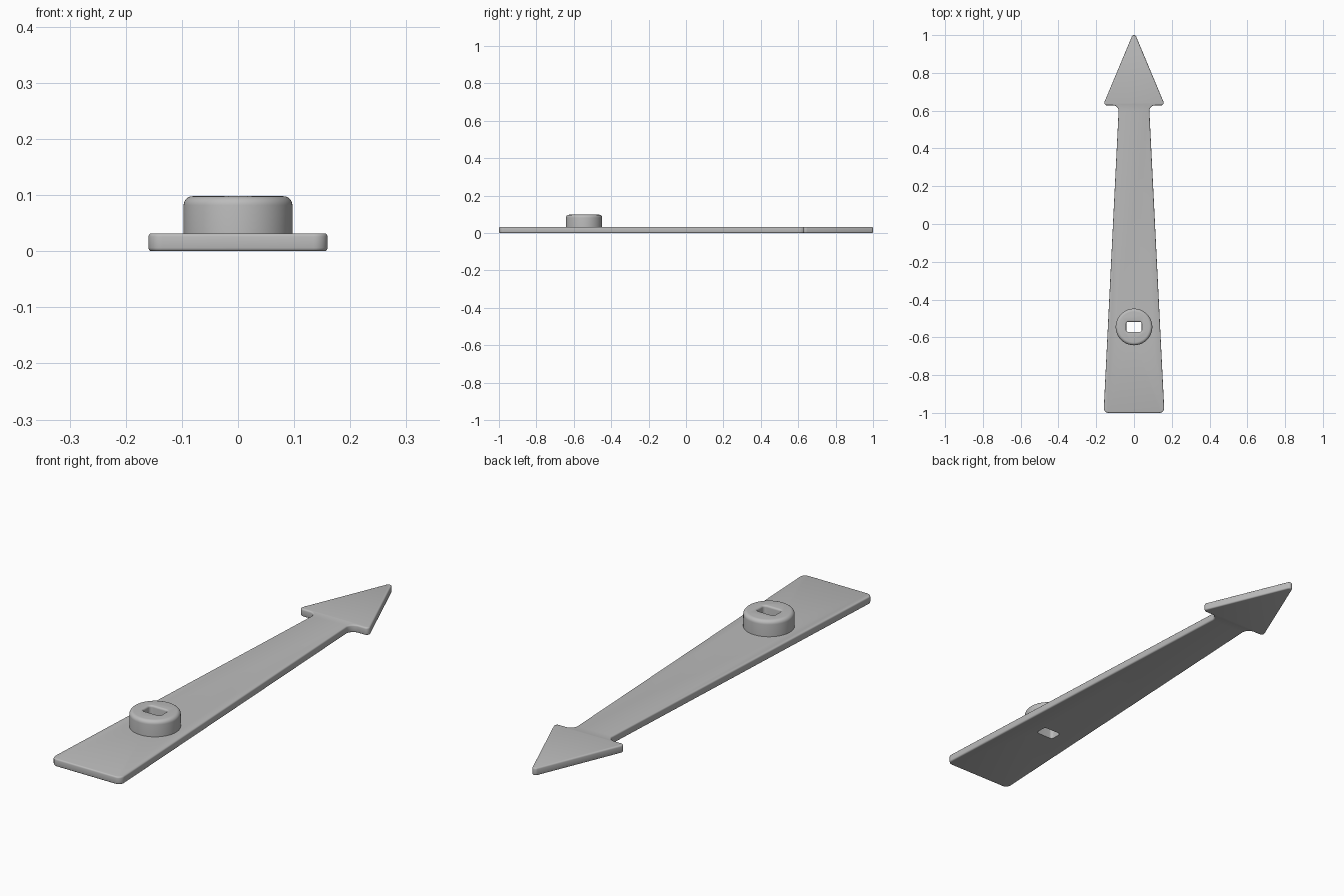
import bpy, bmesh
from math import pi, sin, cos, tan, radians
from mathutils import Vector

cube = bpy.data.objects.get("Cube")
if cube:
    bpy.data.objects.remove(cube, do_unlink=True)

THICK, HUB_Y, HUB_R, HUB_TOP = 0.032, -0.545, 0.097, 0.098

grey = bpy.data.materials.new("plain grey")
grey.use_nodes = True
grey.diffuse_color = (0.5, 0.5, 0.5, 1)
grey.node_tree.nodes["Principled BSDF"].inputs["Base Color"].default_value = (0.5, 0.5, 0.5, 1)


def rounded(corners, steps=8):
    """Replace each (x, y, radius) corner of a closed outline with an arc."""
    out = []
    for i, (x, y, r) in enumerate(corners):
        p = Vector((x, y))
        a = (Vector(corners[i - 1][:2]) - p).normalized()
        b = (Vector(corners[(i + 1) % len(corners)][:2]) - p).normalized()
        half = a.angle(b) / 2
        centre = p + (a + b).normalized() * r / sin(half)
        start = p + a * r / tan(half) - centre
        turn = (pi - 2 * half) * (1 if a.cross(b) < 0 else -1)
        for k in range(steps + 1):
            t = turn * k / steps
            out.append(centre + Vector((start.x * cos(t) - start.y * sin(t),
                                        start.x * sin(t) + start.y * cos(t))))
    return out


def finish(bm, name):
    bmesh.ops.recalc_face_normals(bm, faces=bm.faces)
    mesh = bpy.data.meshes.new(name)
    bm.to_mesh(mesh)
    bm.free()
    mesh.materials.append(grey)
    obj = bpy.data.objects.new(name, mesh)
    bpy.context.collection.objects.link(obj)
    return obj


def loft(rings, name):
    """Skin a stack of equal-length point rings and cap both ends."""
    bm = bmesh.new()
    loops = [[bm.verts.new(p) for p in ring] for ring in rings]
    n = len(loops[0])
    for low, high in zip(loops, loops[1:]):
        for i in range(n):
            j = (i + 1) % n
            bm.faces.new((low[i], low[j], high[j], high[i]))
    bm.faces.new(loops[0])
    bm.faces.new(loops[-1])
    return finish(bm, name)


# Arrow plate: half outline mirrored to the other side, anticlockwise
side = [(0.161, -1.0, 0.025), (0.08, 0.628, 0.03), (0.164, 0.628, 0.014)]
outline = side + [(0, 1.02, 0.0125)] + [(-x, y, r) for x, y, r in reversed(side)]
bm = bmesh.new()
base = bm.faces.new([bm.verts.new((p.x, p.y, 0)) for p in rounded(outline)])
grown = bmesh.ops.extrude_face_region(bm, geom=[base])["geom"]
bmesh.ops.translate(bm, vec=(0, 0, THICK), verts=[v for v in grown if isinstance(v, bmesh.types.BMVert)])
rims = [e for e in bm.edges if abs(e.verts[0].co.z - e.verts[1].co.z) < 0.001]
bmesh.ops.bevel(bm, geom=rims, offset=0.006, segments=3, profile=0.5, affect='EDGES')
plate = finish(bm, "arrow_plate")

# Round hub with a softened top edge
ROUND = 0.016
profile = [(HUB_R, THICK / 2)]
for k in range(7):
    a = pi / 2 * k / 6
    profile.append((HUB_R - ROUND * (1 - cos(a)), HUB_TOP - ROUND * (1 - sin(a))))
hub = loft([[(r * cos(2 * pi * i / 64), HUB_Y + r * sin(2 * pi * i / 64), z) for i in range(64)]
            for r, z in profile], "shaft_hub")

# Flat-sided shaft slot, flared at its mouth
def slot_ring(grow, z):
    w, h, r = 0.041 + grow, 0.027 + grow, 0.012 + grow
    pts = rounded([(w, -h, r), (w, h, r), (-w, h, r), (-w, -h, r)])
    return [(p.x, p.y + HUB_Y, z) for p in pts]


FLARE = 0.008
rings = [slot_ring(0, -0.05)]
for k in range(6):
    a = pi / 2 * k / 5
    rings.append(slot_ring(FLARE * (1 - cos(a)), HUB_TOP - FLARE * (1 - sin(a))))
rings.append(slot_ring(FLARE, HUB_TOP + 0.05))
cutter = loft(rings, "slot_cutter")
cutter.hide_render = True


def boolean(obj, other, operation):
    mod = obj.modifiers.new(operation.lower(), 'BOOLEAN')
    mod.object, mod.operation, mod.solver = other, operation, 'EXACT'
    bpy.context.view_layer.objects.active = obj
    bpy.ops.object.modifier_apply(modifier=mod.name)
    bpy.data.objects.remove(other, do_unlink=True)


# Merge the hub into the plate, cut the slot and smooth the rounded edges
boolean(plate, hub, 'UNION')
boolean(plate, cutter, 'DIFFERENCE')
plate.name = "arrow_pointer"
bpy.ops.object.select_all(action='DESELECT')
plate.select_set(True)
bpy.context.view_layer.objects.active = plate
bpy.ops.object.shade_smooth_by_angle(angle=radians(35))
